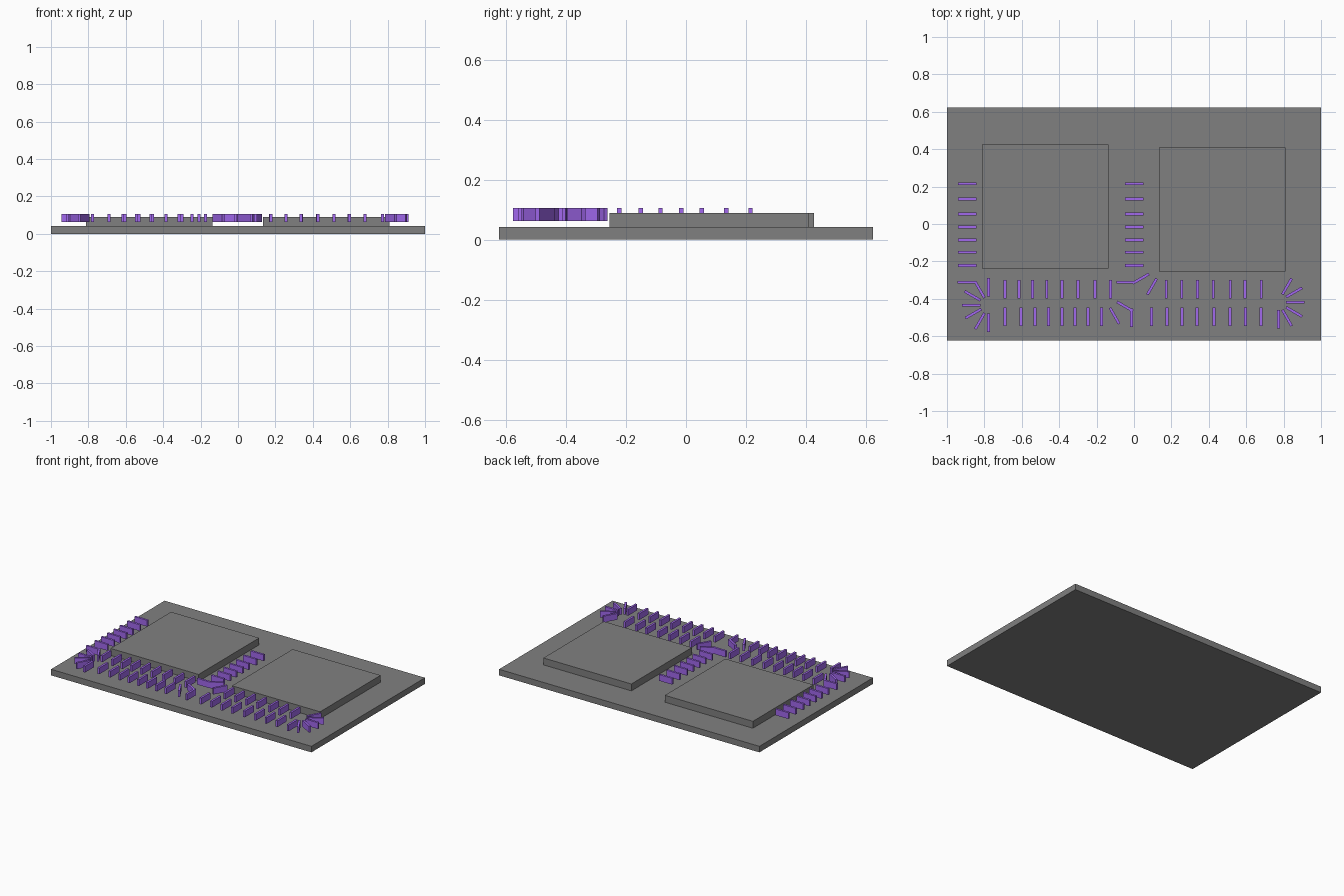
import bpy
from math import radians


def material(name, colour):
    mat = bpy.data.materials.new(name)
    mat.diffuse_color = (*colour, 1)
    return mat


purple = material("purple", (0.36, 0.14, 0.86))
dark_grey = material("dark_grey", (0.216, 0.216, 0.216))


def box(name, centre, size, angle, mat):
    bpy.ops.mesh.primitive_cube_add(size=1, location=centre, rotation=(0, 0, radians(angle)))
    ob = bpy.context.object
    ob.name = name
    ob.scale = size
    bpy.ops.object.transform_apply(location=False, rotation=False, scale=True)
    ob.data.materials.append(mat)


def slat(name, x, y, angle):
    box(name, (x, y, 0.0845), (0.099, 0.0145, 0.043), angle, purple)


# ground slab and the two raised blocks
BASE = 0.042
box("base_slab", (0, 0, BASE / 2), (2, 1.246, BASE), 0, dark_grey)
for name, x, y in (("left_block", -0.474, 0.094), ("right_block", 0.471, 0.077)):
    box(name, (x, y, 0.066), (0.676, 0.664, 0.048), 0, dark_grey)

# columns of slats beside the left block
for x in (-0.892, 0.001):
    for y in (0.215, 0.134, 0.053, -0.016, -0.085, -0.151, -0.222):
        slat("column_slat", x, y, 0)

# two long rows of slats in front of the blocks
upper = (-0.69, -0.615, -0.543, -0.466, -0.385, -0.299, -0.209, -0.126,
         0.173, 0.256, 0.339, 0.424, 0.515, 0.594, 0.681)
lower = (-0.69, -0.604, -0.529, -0.457, -0.385, -0.316, -0.246, -0.174,
         0.094, 0.176, 0.257, 0.337, 0.428, 0.513, 0.596, 0.679)
for name, y, row in (("upper_row_slat", -0.348, upper), ("lower_row_slat", -0.497, lower)):
    for x in row:
        slat(name, x, y, 90)

# fanned slats at the left bend, the middle junction and the right bend
left_bend = ((-0.893, -0.312, 0), (-0.824, -0.352, -60), (-0.863, -0.384, -30),
             (-0.869, -0.434, 0), (-0.859, -0.479, 30), (-0.824, -0.519, 60),
             (-0.778, -0.338, 90), (-0.778, -0.527, 90))
junction = ((-0.043, -0.311, 0), (0.037, -0.292, 30), (0.096, -0.335, 60),
            (-0.104, -0.491, -60), (-0.048, -0.441, -30), (-0.013, -0.5, 90))
right_bend = ((0.818, -0.334, 60), (0.856, -0.366, 30), (0.862, -0.418, 0),
              (0.856, -0.47, -30), (0.818, -0.502, -60), (0.773, -0.509, 90))
for name, fan in (("left_bend_slat", left_bend), ("junction_slat", junction),
                  ("right_bend_slat", right_bend)):
    for x, y, angle in fan:
        slat(name, x, y, angle)
